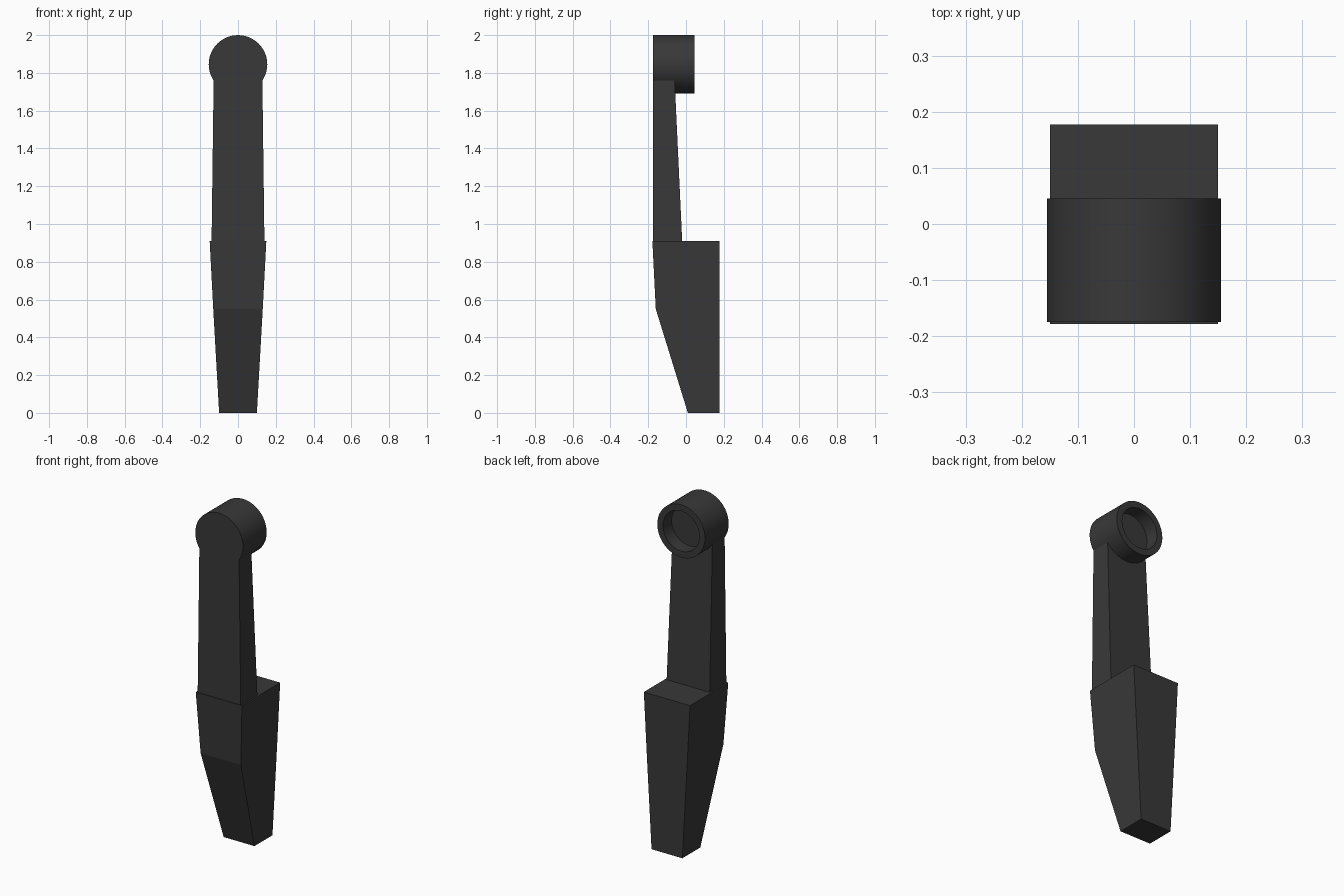
import bpy, bmesh, math

if "Cube" in bpy.data.objects:
    bpy.data.objects.remove(bpy.data.objects["Cube"])

mat = bpy.data.materials.new("dark_plastic")
mat.diffuse_color = (0.04, 0.04, 0.04, 1)
mat.use_nodes = True
mat.node_tree.nodes["Principled BSDF"].inputs["Base Color"].default_value = mat.diffuse_color


def loft(name, rings):
    """Skin a stack of equal-length point rings and cap both ends."""
    bm = bmesh.new()
    loops = [[bm.verts.new(p) for p in ring] for ring in rings]
    n = len(loops[0])
    for a, b in zip(loops, loops[1:]):
        for i in range(n):
            j = (i + 1) % n
            bm.faces.new((a[i], a[j], b[j], b[i]))
    bm.faces.new(loops[0][::-1])
    bm.faces.new(loops[-1])
    bmesh.ops.recalc_face_normals(bm, faces=bm.faces[:])
    mesh = bpy.data.meshes.new(name)
    bm.to_mesh(mesh)
    bm.free()
    mesh.materials.append(mat)
    obj = bpy.data.objects.new(name, mesh)
    bpy.context.collection.objects.link(obj)
    return obj


def rect(z, half_x, y0, y1):
    return [(-half_x, y0, z), (half_x, y0, z), (half_x, y1, z), (-half_x, y1, z)]


def circle(y, r, cz=1.845, n=48):
    return [(r * math.cos(2 * math.pi * i / n), y, cz + r * math.sin(2 * math.pi * i / n))
            for i in range(n)]


# Tapered lower block with sloping front
loft("lower_block", [rect(0, 0.10, 0.01, 0.177),
                     rect(0.55, 0.131, -0.16, 0.177),
                     rect(0.91, 0.15, -0.178, 0.177)])

# Slim arm, front nearly flush with the cup
loft("arm", [rect(0.905, 0.14, -0.1745, -0.02),
             rect(1.76, 0.129, -0.1745, -0.06)])

# Round cup, closed at the front and recessed at the back
cup = loft("pivot_cup", [circle(-0.175, 0.155), circle(0.045, 0.155),
                         circle(0.045, 0.118), circle(-0.035, 0.118)])
bpy.context.view_layer.objects.active = cup
cup.select_set(True)
bpy.ops.object.shade_smooth_by_angle(angle=math.radians(30))
